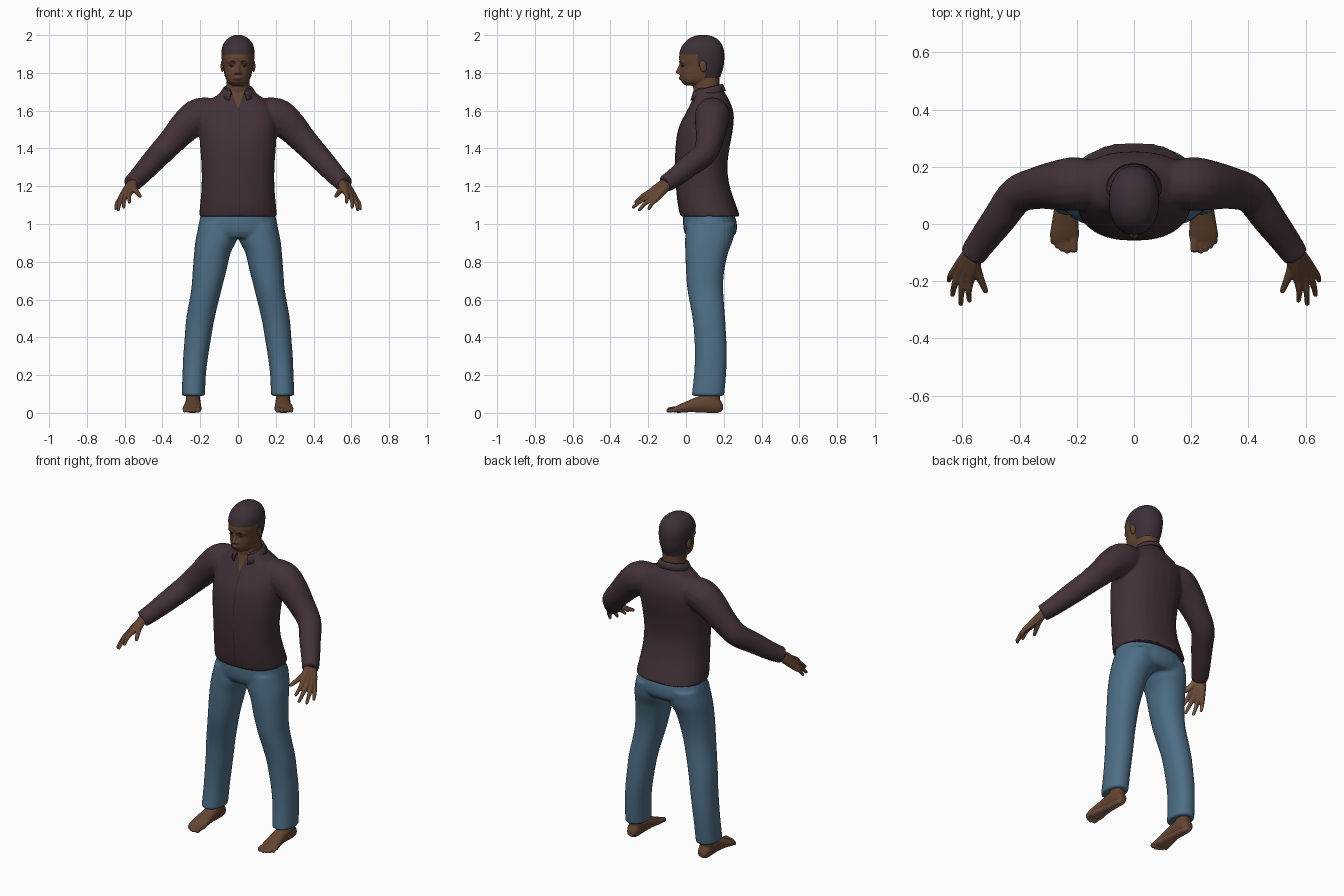
import bpy, bmesh, math
from mathutils import Vector

if "Cube" in bpy.data.objects:
    bpy.data.objects.remove(bpy.data.objects["Cube"], do_unlink=True)


def material(name, r, g, b):
    m = bpy.data.materials.new(name)
    m.use_nodes = True
    m.diffuse_color = (r, g, b, 1)
    node = next(n for n in m.node_tree.nodes if n.type == 'BSDF_PRINCIPLED')
    node.inputs["Base Color"].default_value = (r, g, b, 1)
    node.inputs["Roughness"].default_value = 0.8
    return m


SKIN = material("brown skin", .125, .06, .031)
PALM = material("light palm skin", .25, .125, .08)
LIP = material("lip", .1, .042, .028)
HAIR = material("dark hair", .046, .029, .04)
EYE = material("dark eye", .03, .02, .018)
SHIRT = material("plum shirt", .054, .031, .038)
SEAM = material("shirt seam", .025, .014, .018)
DENIM = material("blue denim", .075, .155, .235)


def smooth_rows(rows, steps=4):
    """Catmull-Rom interpolation of rows of numbers."""
    pad = [rows[0]] + list(rows) + [rows[-1]]
    out = []
    for a, b, c, d in zip(pad, pad[1:], pad[2:], pad[3:]):
        for k in range(steps):
            t = k / steps
            out.append([q + t / 2 * (r - p + t * (2*p - 5*q + 4*r - s + t * (3*(q - r) + s - p)))
                        for p, q, r, s in zip(a, b, c, d)])
    return out + [list(rows[-1])]


def skin_rings(bm, rings):
    vs = [[bm.verts.new(p) for p in ring] for ring in rings]
    n = len(vs[0])
    for a, b in zip(vs, vs[1:]):
        for i in range(n):
            j = (i + 1) % n
            bm.faces.new((a[i], a[j], b[j], b[i]))
    bm.faces.new(vs[0][::-1])
    bm.faces.new(vs[-1])


def circle(n=28):
    return [(math.cos(i * math.tau / n), math.sin(i * math.tau / n)) for i in range(n)]


def stack(bm, rows, side=1, axis='z', power=.9):
    """Rows: position on axis, centre x, low, high, half width."""
    rings = []
    for t, cx, lo, hi, hw in smooth_rows(rows):
        ring = []
        for c, s in circle():
            x = side * cx + hw * math.copysign(abs(c) ** power, c)
            o = (lo + hi) / 2 + (hi - lo) / 2 * math.copysign(abs(s) ** power, s)
            ring.append((x, o, t) if axis == 'z' else (x, t, o))
        rings.append(ring)
    skin_rings(bm, rings)


def tube(bm, rows, side=1, cap=True):
    """Rows: x, y, z, radius."""
    rows = [(x * side, y, z, r) for x, y, z, r in smooth_rows(rows)]
    pts = [(Vector(r[:3]), r[3]) for r in rows]
    if cap:
        for e, f in ((0, 1), (-1, -2)):
            d = (pts[e][0] - pts[f][0]).normalized()
            end = (pts[e][0] + d * pts[e][1] * .6, pts[e][1] * .65)
            pts = [end] + pts if e == 0 else pts + [end]
    rings = []
    for i, (p, r) in enumerate(pts):
        d = pts[min(i + 1, len(pts) - 1)][0] - pts[max(i - 1, 0)][0]
        q = d.to_track_quat('Z', 'Y')
        rings.append([p + q @ Vector((c * r, s * r, 0)) for c, s in circle(16)])
    skin_rings(bm, rings)


def finish(name, bm, mats):
    me = bpy.data.meshes.new(name)
    bmesh.ops.recalc_face_normals(bm, faces=bm.faces)
    for f in bm.faces:
        f.smooth = True
    bm.to_mesh(me)
    bm.free()
    for m in mats:
        me.materials.append(m)
    ob = bpy.data.objects.new(name, me)
    bpy.context.collection.objects.link(ob)
    return ob


def fuse(name, bm, mats, voxel, passes, rule=None, cuts=(), puff=None):
    """Merge overlapping solids into one smooth skin, then colour faces by rule."""
    ob = finish(name, bm, mats)
    mod = ob.modifiers.new("merge", 'REMESH')
    mod.mode, mod.voxel_size, mod.use_smooth_shade = 'VOXEL', voxel, True
    mod = ob.modifiers.new("relax", 'SMOOTH')
    mod.factor, mod.iterations = .5, passes
    bpy.context.view_layer.update()
    me = bpy.data.meshes.new_from_object(ob.evaluated_get(bpy.context.evaluated_depsgraph_get()))
    ob.modifiers.clear()
    ob.data = me
    me.materials.clear()
    for m in mats:
        me.materials.append(m)
    bm = bmesh.new()
    bm.from_mesh(me)
    for co, no in cuts:
        bmesh.ops.bisect_plane(bm, geom=bm.verts[:] + bm.edges[:] + bm.faces[:],
                               plane_co=co, plane_no=no, dist=1e-5)
    bm.normal_update()
    for f in bm.faces:
        f.smooth = True
        f.material_index = rule(f.calc_center_median(), f.normal) if rule else 0
    if puff:
        idx, amount = puff
        for v in {v for f in bm.faces if f.material_index == idx for v in f.verts}:
            v.co += v.normal * amount
    bm.to_mesh(me)
    bm.free()
    return ob


def ellipsoid(name, loc, scale, mat, tilt=0):
    bm = bmesh.new()
    bmesh.ops.create_uvsphere(bm, u_segments=20, v_segments=12, radius=1)
    bmesh.ops.scale(bm, vec=scale, verts=bm.verts)
    ob = finish(name, bm, [mat])
    ob.location, ob.rotation_euler = loc, (tilt, 0, 0)


SIDES = ((1, "left"), (-1, "right"))

# Shirt: torso and sleeves, with an open neck and a button seam
bm = bmesh.new()
stack(bm, [(1.04, 0, -.03, .287, .207), (1.1, 0, -.043, .265, .201), (1.2, 0, -.054, .232, .193),
           (1.3, 0, -.058, .219, .193), (1.4, 0, -.056, .23, .2), (1.5, 0, -.042, .248, .205),
           (1.58, 0, -.006, .253, .2), (1.64, 0, .026, .236, .17), (1.68, 0, .038, .215, .113),
           (1.72, 0, .045, .19, .068)], power=.85)
for s, _ in SIDES:
    tube(bm, [(.1, .14, 1.59, .075), (.2, .14, 1.575, .094), (.27, .135, 1.525, .087),
              (.34, .125, 1.45, .074), (.41, .1, 1.375, .066), (.47, .02, 1.31, .06),
              (.53, -.06, 1.245, .052), (.565, -.112, 1.212, .047)], s, cap=False)


def shirt_rule(c, n):
    if c.y < .08 and abs(c.x) < (c.z - 1.61) * .38:
        return 1
    return 2 if c.y < .1 and c.z < 1.61 and .0085 < c.x < .0115 else 0


fuse("shirt", bm, [SHIRT, SKIN, SEAM], .008, 8, shirt_rule,
     [((0, 0, 1.61), (1, 0, -.38)), ((0, 0, 1.61), (-1, 0, -.38)),
      ((.0085, 0, 0), (1, 0, 0)), ((.0115, 0, 0), (1, 0, 0))])

# Folded collar, open at the front
bm = bmesh.new()
rows = []
for i in range(33):
    a = math.radians(-152 + 304 * i / 32)
    front = (1 - math.cos(a)) / 2
    top = 1.742 - .04 * front
    row = [(.069, .076, top - .04), (.071, .078, top), (.078, .084, top - .002),
           (.1, .1, top - .035 - .02 * front ** 4)]
    rows.append([bm.verts.new((rx * math.sin(a), .112 + ry * math.cos(a), z)) for rx, ry, z in row])
for a, b in zip(rows, rows[1:]):
    for i in range(3):
        bm.faces.new((a[i], a[i + 1], b[i + 1], b[i]))
collar = finish("collar", bm, [SHIRT])
collar.modifiers.new("thickness", 'SOLIDIFY').thickness = .004

# Trousers: pelvis and two legs
bm = bmesh.new()
stack(bm, [(1.09, 0, -.01, .235, .185), (1.02, 0, -.016, .266, .204), (.96, 0, -.01, .268, .213),
           (.925, 0, .01, .245, .19)])
for s, _ in SIDES:
    stack(bm, [(1.0, .105, 0, .26, .1), (.92, .114, -.005, .25, .11), (.85, .135, -.004, .224, .097),
               (.75, .151, 0, .202, .089), (.65, .168, .008, .197, .08), (.5, .199, .035, .207, .075),
               (.4, .212, .044, .213, .07), (.3, .224, .047, .216, .066), (.2, .232, .042, .212, .062),
               (.09, .237, .03, .202, .062)], s)
fuse("trousers", bm, [DENIM], .008, 6)

# Bare feet with toes
for s, label in SIDES:
    bm = bmesh.new()
    stack(bm, [(.03, .238, .1, .185, .036), (.08, .238, .095, .18, .037), (.14, .238, .09, .18, .039)], s)
    stack(bm, [(.195, .238, .015, .045, .02), (.17, .238, 0, .08, .035), (.12, .238, 0, .1, .04),
               (.06, .238, .003, .085, .041), (0, .241, .003, .06, .047), (-.04, .243, 0, .042, .051),
               (-.062, .243, .004, .03, .045)], s, 'y')
    for x, y, r in ((.211, -.09, .015), (.234, -.096, .011), (.251, -.089, .0105),
                    (.267, -.079, .01), (.282, -.064, .01)):
        tube(bm, [(x, -.035, .02, r), (x, (y - .035) / 2, .019, r), (x, y, r, r)], s)
    fuse(label + "_foot", bm, [SKIN, PALM], .004, 3, lambda c, n: int(n.z < -.6 and c.z < .03))

# Hands: each finger runs from the wrist through the palm to its tip
FINGERS = [((.572, -.195, 1.165), (.575, -.268, 1.115)), ((.593, -.19, 1.15), (.605, -.28, 1.088)),
           ((.612, -.178, 1.137), (.634, -.248, 1.074)), ((.625, -.162, 1.128), (.647, -.197, 1.08))]
for s, label in SIDES:
    bm = bmesh.new()
    for i, (knuckle, tip) in enumerate(FINGERS):
        k, t = Vector(knuckle), Vector(tip)
        w = Vector((.555, -.095, 1.222)) + Vector((.7, .6, -.35)) * (i - 1.5) * .008
        bend = k.lerp(t, .5) + Vector((.004, 0, .006))
        tube(bm, [(*w, .024), (*w.lerp(k, .55), .021), (*k, .0155), (*bend, .0115), (*t, .0085)], s)
    tube(bm, [(.555, -.11, 1.212, .02), (.551, -.155, 1.19, .018), (.533, -.2, 1.166, .013),
              (.518, -.235, 1.147, .0095)], s)
    inward = Vector((-.7 * s, .3, -.65))
    fuse(label + "_hand", bm, [SKIN, PALM], .004, 2, lambda c, n: int(n.dot(inward) > .45))

# Head and neck, with cropped hair and lips coloured by region
bm = bmesh.new()
stack(bm, [(1.58, 0, .06, .19, .062), (1.7, 0, .04, .18, .061), (1.75, 0, .04, .178, .062),
           (1.82, 0, .04, .18, .06)])
stack(bm, [(1.733, 0, -.002, .07, .03), (1.75, 0, -.022, .13, .053), (1.77, 0, -.029, .172, .065),
           (1.8, 0, -.031, .186, .072), (1.835, 0, -.027, .196, .078), (1.87, 0, -.037, .2, .083),
           (1.9, 0, -.034, .2, .085), (1.94, 0, -.019, .192, .08), (1.972, 0, .008, .17, .062),
           (1.99, 0, .04, .14, .036), (1.997, 0, .065, .112, .016)])
tube(bm, [(0, -.024, 1.85, .009), (0, -.036, 1.822, .01), (0, -.044, 1.802, .012)])
tube(bm, [(-.024, -.02, 1.769, .005), (0, -.031, 1.772, .009), (.024, -.02, 1.769, .005)])
for s, _ in SIDES:
    tube(bm, [(.013, -.024, 1.802, .01), (.013, -.034, 1.799, .009)], s)
    tube(bm, [(.012, -.029, 1.857, .009), (.035, -.021, 1.861, .009), (.054, -.007, 1.856, .008)], s)


def head_rule(c, n):
    line = 1.9 if c.y < .062 else 1.84 if c.y < .1 else 1.778
    if c.z > line:
        return 1
    return 2 if abs(c.x) < .025 and c.y < -.012 and 1.763 < c.z < 1.779 else 0


fuse("head", bm, [SKIN, HAIR, LIP], .005, 4, head_rule,
     [((0, 0, z), (0, 0, 1)) for z in (1.9, 1.84, 1.778, 1.763, 1.779)] +
     [((0, y, 0), (0, 1, 0)) for y in (.062, .1)], (1, .003))

# Eyes, eyebrows and ears
for s, label in SIDES:
    ellipsoid(label + "_eye", (.032 * s, -.0175, 1.838), (.013, .006, .006), EYE)
    ellipsoid(label + "_ear", (.083 * s, .09, 1.836), (.009, .018, .032), SKIN, .2)
    bm = bmesh.new()
    tube(bm, [(.014, -.035, 1.857, .0035), (.035, -.027, 1.863, .004), (.054, -.012, 1.857, .003)], s)
    finish(label + "_eyebrow", bm, [HAIR])
